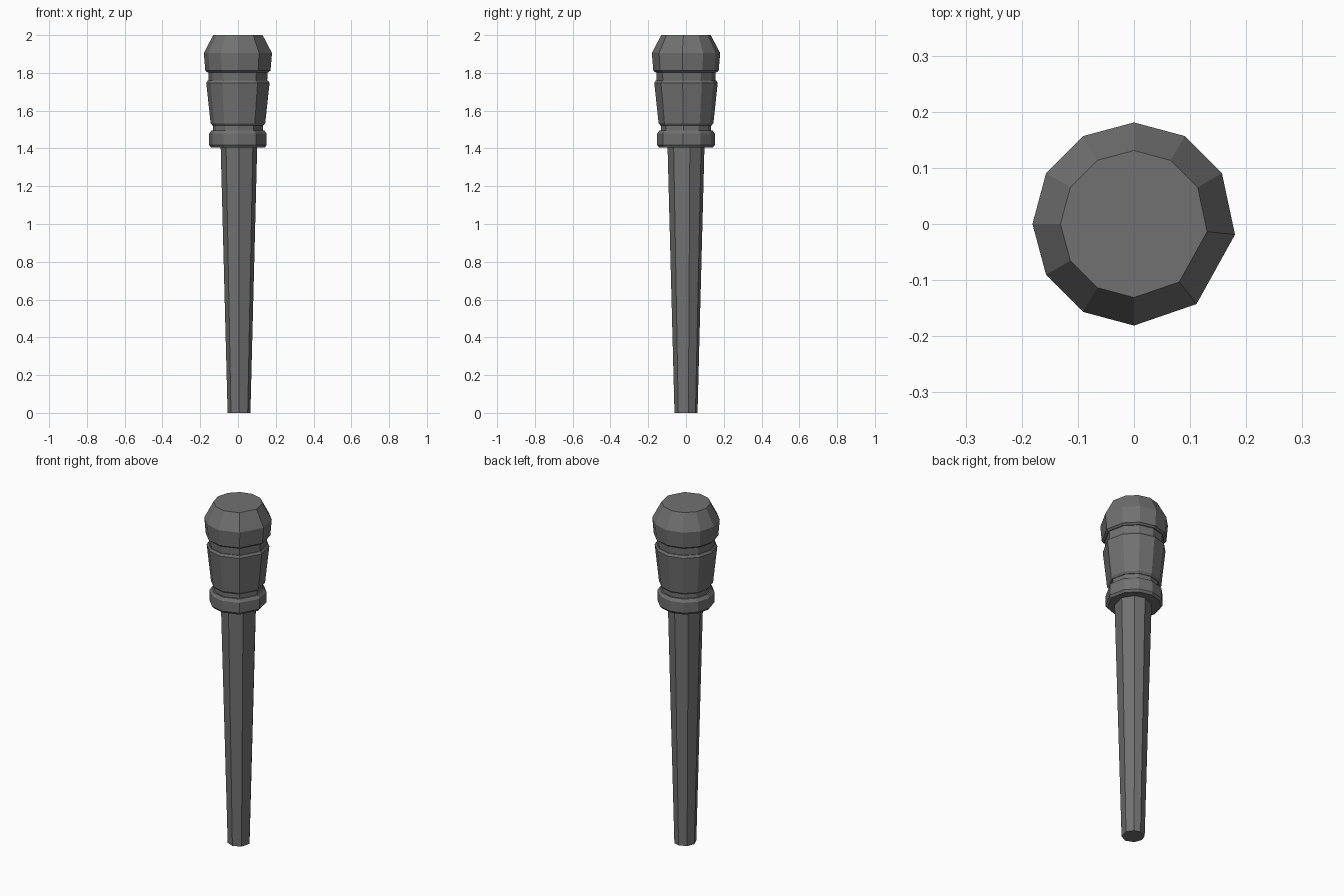
import bpy, bmesh
from math import cos, sin, radians

cube = bpy.data.objects.get("Cube")
if cube:
    bpy.data.objects.remove(cube)

grey = bpy.data.materials.new("dark_grey")
grey.use_nodes = True
colour = (0.165, 0.165, 0.165, 1)
grey.diffuse_color = colour
grey.node_tree.nodes["Principled BSDF"].inputs["Base Color"].default_value = colour

# Slightly uneven eleven-sided section for the turned head, eight sides for the shaft
HEAD = [30, 60, 90, 120, 150, 180, 210, 240, 270, 308, 354]
SHAFT = [12, 55, 90, 135, 180, 225, 270, 318]


def turned(name, profile, angles, shift=0.0):
    """Sweep (radius, height) pairs round the given angles and cap both ends."""
    bm = bmesh.new()
    rings = [[bm.verts.new((r * cos(radians(a)) + shift, r * sin(radians(a)), z))
              for a in angles] for r, z in profile]
    n = len(angles)
    for low, high in zip(rings, rings[1:]):
        for i in range(n):
            j = (i + 1) % n
            bm.faces.new((low[i], low[j], high[j], high[i]))
    bm.faces.new(rings[0][::-1])
    bm.faces.new(rings[-1])
    mesh = bpy.data.meshes.new(name)
    bm.to_mesh(mesh)
    bm.free()
    mesh.materials.append(grey)
    obj = bpy.data.objects.new(name, mesh)
    bpy.context.collection.objects.link(obj)
    return obj


# Tapered shaft
turned("shaft", [(0.061, 0), (0.098, 1.42)], SHAFT, 0.006)

# Collar, grip and rounded knob with chamfered rims
turned("collar", [(0.143, 1.405), (0.153, 1.418), (0.153, 1.478), (0.141, 1.495)], HEAD)
turned("lower_neck", [(0.133, 1.485), (0.133, 1.535)], HEAD)
turned("grip", [(0.136, 1.522), (0.145, 1.533), (0.168, 1.747), (0.160, 1.760)], HEAD)
turned("upper_neck", [(0.155, 1.75), (0.158, 1.815)], HEAD)
turned("knob", [(0.162, 1.803), (0.173, 1.812), (0.181, 1.905), (0.131, 2.0)], HEAD)
